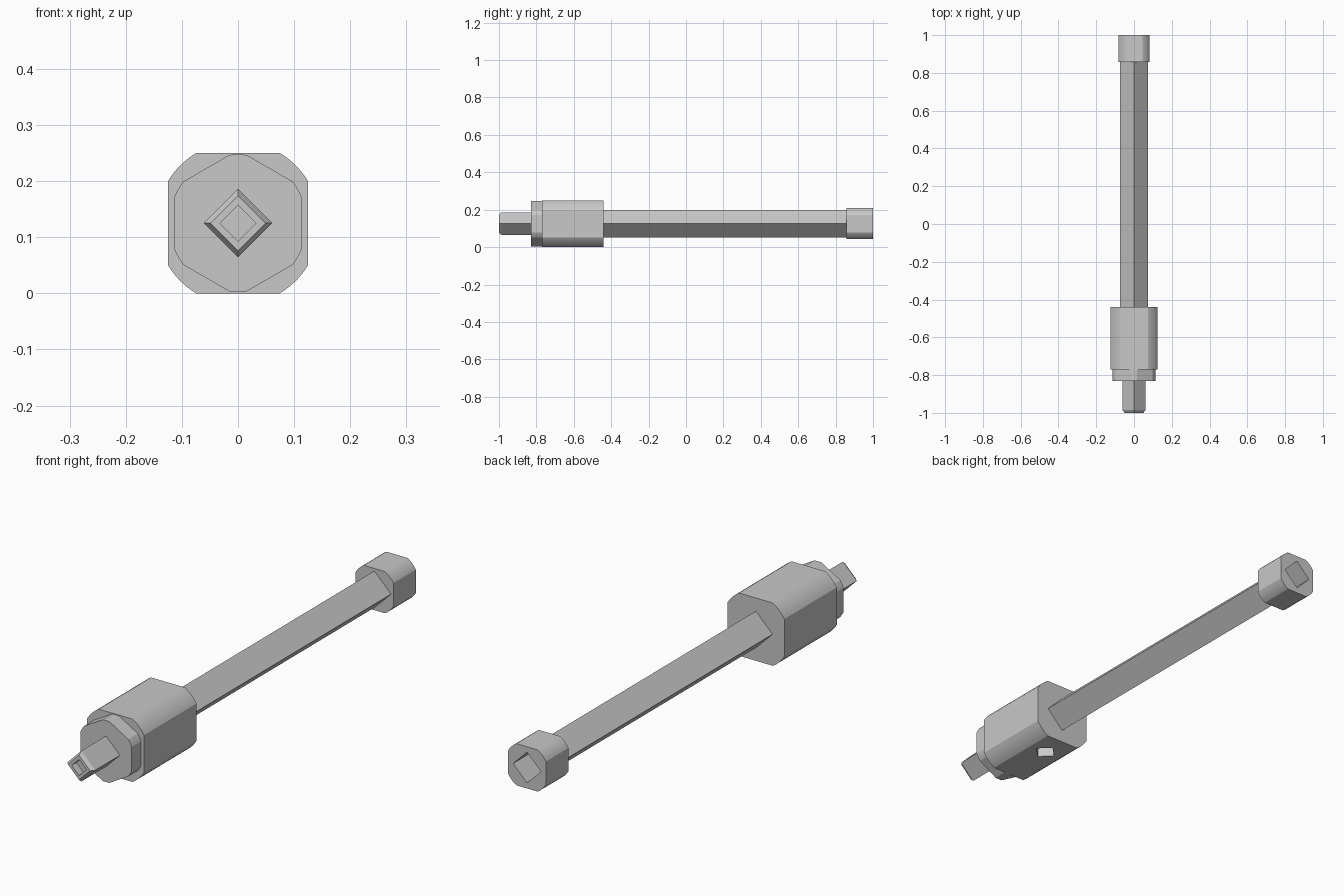
import bpy
import bmesh
import math
from mathutils import Vector

cube = bpy.data.objects.get("Cube")
if cube:
    bpy.data.objects.remove(cube, do_unlink=True)

AXIS_Z = 0.125

steel = bpy.data.materials.new("grey steel")
steel.use_nodes = True
GREY = (0.58, 0.58, 0.58, 1)
steel.diffuse_color = GREY
steel.node_tree.nodes["Principled BSDF"].inputs["Base Color"].default_value = GREY


def rounded_polygon(sides, apothem, radius, steps=8):
    """Regular polygon, flat on +x, with its corners turned down to a circle."""
    half = math.acos(apothem / radius)
    pitch = math.tau / sides
    angles = [k * pitch + half + (pitch - 2 * half) * i / steps
              for k in range(sides) for i in range(steps + 1)]
    return [(radius * math.cos(a), radius * math.sin(a)) for a in angles]


def diamond(r):
    return [(r, 0), (0, r), (-r, 0), (0, -r)]


def loft(name, rings):
    """Join (y, section) rings along the y axis and close both ends."""
    bm = bmesh.new()
    loops = [[bm.verts.new((x, y, AXIS_Z + z)) for x, z in section]
             for y, section in rings]
    for a, b in zip(loops, loops[1:]):
        n = len(a)
        for i in range(n):
            j = (i + 1) % n
            bm.faces.new((a[i], a[j], b[j], b[i]))
    bm.faces.new(loops[0])
    bm.faces.new(loops[-1])
    bmesh.ops.recalc_face_normals(bm, faces=bm.faces)
    mesh = bpy.data.meshes.new(name)
    bm.to_mesh(mesh)
    bm.free()
    mesh.materials.append(steel)
    obj = bpy.data.objects.new(name, mesh)
    bpy.context.collection.objects.link(obj)
    return obj


def prism(name, section, y0, y1):
    return loft(name, [(y0, section), (y1, section)])


def activate(obj):
    bpy.ops.object.select_all(action='DESELECT')
    obj.select_set(True)
    bpy.context.view_layer.objects.active = obj


def cut(obj, cutter):
    cutter.hide_render = True
    mod = obj.modifiers.new("pocket", 'BOOLEAN')
    mod.operation = 'DIFFERENCE'
    mod.solver = 'EXACT'
    mod.object = cutter
    activate(obj)
    bpy.ops.object.modifier_apply(modifier=mod.name)
    bpy.data.objects.remove(cutter, do_unlink=True)


# Square drive tip with chamfered end and a small pocket
tip = loft("drive_tip", [(-0.83, diamond(0.061)), (-0.985, diamond(0.061)),
                         (-1.0, diamond(0.049)), (-1.0, diamond(0.032)),
                         (-0.97, diamond(0.032))])

# Hexagonal collar in front of the body
collar = prism("collar", rounded_polygon(6, 0.113, 0.1225), -0.83, -0.77)

# Main body with a diamond pocket underneath
body = prism("body", rounded_polygon(4, 0.125, 0.1455), -0.77, -0.44)
pocket = prism("pocket_cutter", diamond(0.045), -0.06, 0.06)
for v in pocket.data.vertices:
    x, y, z = v.co
    v.co = Vector((x, z - AXIS_Z - 0.545, y))
pocket.data.flip_normals()
cut(body, pocket)

# Long square shaft standing on edge
shaft = prism("shaft", diamond(0.073), -0.44, 0.86)

# Rear socket with a square opening
socket = prism("rear_socket", rounded_polygon(4, 0.083, 0.095), 0.858, 1.0)
cut(socket, prism("socket_cutter", diamond(0.061), 0.89, 1.1))

for obj in (tip, collar, body, shaft, socket):
    activate(obj)
    bpy.ops.object.shade_smooth_by_angle(angle=math.radians(20))
